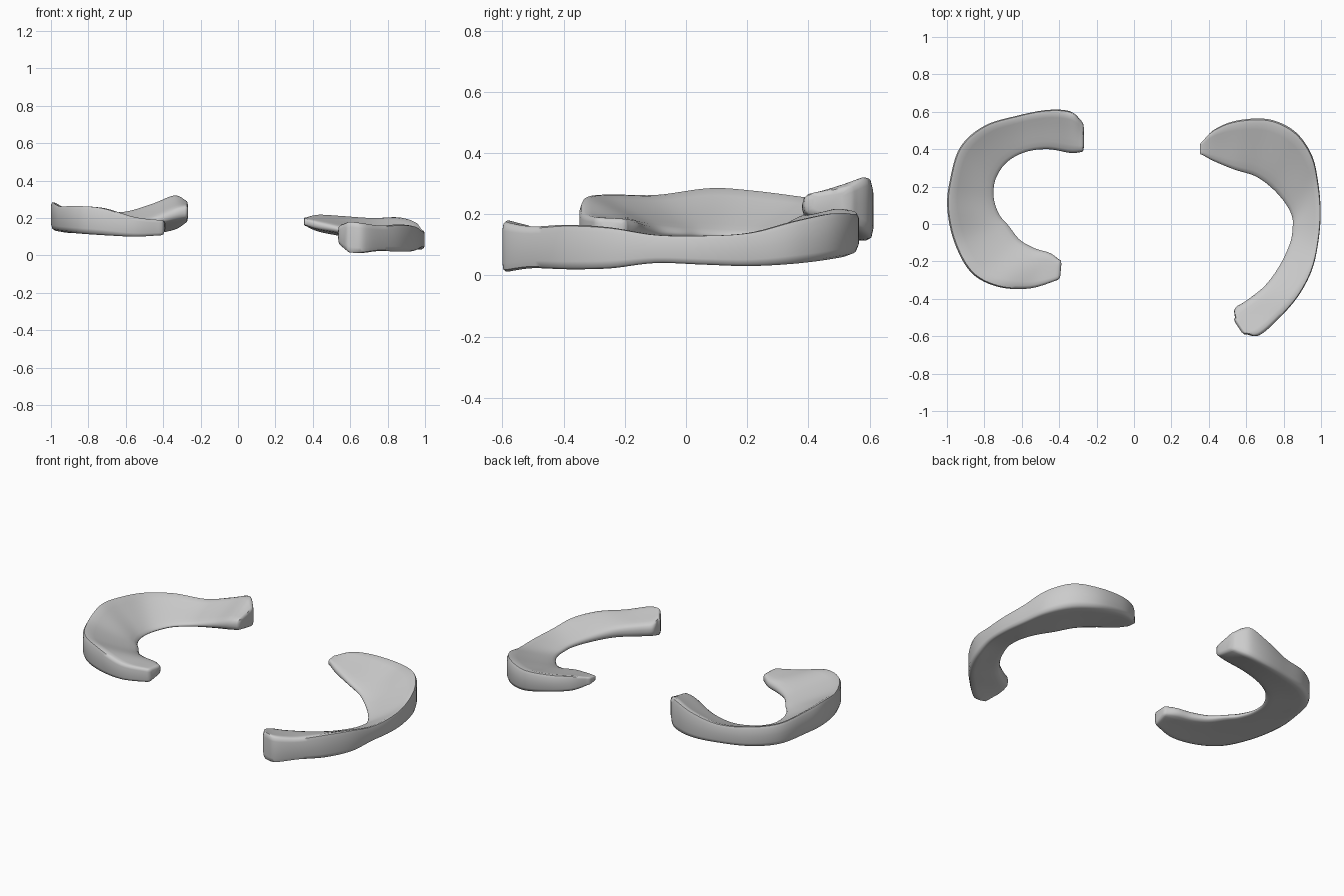
import bpy, math
from mathutils import Vector

# wedge cross-section: u = outer wall (0) to inner edge (1), v = bottom (0) to top (1)
HALF = [(0, .5), (0, .8), (.025, .93), (.09, .99), (.2, 1), (.35, 1), (.5, 1),
        (.65, 1), (.8, 1), (.92, .97), (.98, .85), (1, .6)]
SECTION = HALF + [(u, 1 - v) for u, v in reversed(HALF[1:])]


def spline(rows, steps):
    """Catmull-Rom through rows of numbers."""
    out, n = [], len(rows)
    for i in range(n - 1):
        p = [rows[max(0, min(n - 1, i + k))] for k in (-1, 0, 1, 2)]
        for s in range(steps):
            t = s / steps
            out.append([.5 * (2 * b + (c - a) * t + (2 * a - 5 * b + 4 * c - d) * t * t
                              + (3 * b - a - 3 * c + d) * t ** 3) for a, b, c, d in zip(*p)])
    return out + [list(rows[-1])]


def ring(row):
    ox, oy, ix, iy, ob, ot, ib, it = row
    pts = []
    for u, v in SECTION:
        bot = ob + (ib - ob) * u
        top = ot + (it - ot) * u ** .8          # slightly dished upper face
        pts.append(Vector((ox + (ix - ox) * u, oy + (iy - oy) * u, bot + (top - bot) * v)))
    return pts


def cap_ring(r, nxt, scale, push):
    c = sum(r, Vector()) / len(r)
    d = (c - sum(nxt, Vector()) / len(nxt)).normalized()
    return [c + (p - c) * scale + d * push for p in r]


def crescent(name, stations):
    rings = [ring(r) for r in spline(stations, 6)]
    # rounded blunt ends
    head = [cap_ring(rings[0], rings[1], s, h) for s, h in ((.6, .014), (.9, .009))]
    tail = [cap_ring(rings[-1], rings[-2], s, h) for s, h in ((.9, .009), (.6, .014))]
    rings = head + rings + tail
    n = len(SECTION)
    verts = [p for r in rings for p in r]
    faces = [(i * n + j, i * n + (j + 1) % n, (i + 1) * n + (j + 1) % n, (i + 1) * n + j)
             for i in range(len(rings) - 1) for j in range(n)]
    faces += [tuple(range(n))[::-1], tuple(range(len(verts) - n, len(verts)))]
    me = bpy.data.meshes.new(name)
    me.from_pydata(verts, [], faces)
    import bmesh
    bm = bmesh.new()
    bm.from_mesh(me)
    bmesh.ops.recalc_face_normals(bm, faces=bm.faces)
    bm.to_mesh(me)
    bm.free()
    ob = bpy.data.objects.new(name, me)
    bpy.context.collection.objects.link(ob)
    bpy.context.view_layer.objects.active = ob
    ob.select_set(True)
    bpy.ops.object.shade_smooth_by_angle(angle=math.radians(50))
    ob.select_set(False)


# stations: outer x, y, inner x, y, outer bottom, outer top, inner bottom, inner top
crescent("left_crescent", [
    (-.28, .55, -.28, .385, .17, .30, .20, .265),
    (-.34, .602, -.34, .38, .13, .335, .19, .25),
    (-.46, .61, -.46, .40, .11, .29, .16, .20),
    (-.62, .58, -.58, .385, .11, .245, .14, .165),
    (-.80, .525, -.68, .33, .115, .255, .13, .15),
    (-.93, .41, -.74, .24, .12, .27, .12, .14),
    (-.985, .23, -.75, .14, .13, .295, .12, .14),
    (-.998, .08, -.72, .05, .13, .305, .12, .145),
    (-.96, -.10, -.67, -.01, .125, .28, .12, .15),
    (-.87, -.26, -.61, -.085, .115, .282, .12, .16),
    (-.73, -.335, -.53, -.13, .105, .268, .12, .17),
    (-.56, -.345, -.45, -.155, .097, .21, .125, .18),
    (-.41, -.30, -.40, -.19, .105, .19, .13, .185)])

crescent("right_crescent", [
    (.365, .44, .365, .37, .155, .205, .16, .195),
    (.43, .505, .43, .335, .125, .225, .14, .18),
    (.55, .553, .54, .29, .10, .222, .12, .155),
    (.72, .56, .65, .255, .065, .215, .09, .12),
    (.86, .495, .74, .19, .05, .222, .06, .09),
    (.95, .37, .81, .11, .035, .195, .05, .075),
    (.985, .22, .845, .04, .028, .152, .045, .07),
    (.998, .06, .848, -.02, .033, .14, .05, .075),
    (.985, -.10, .835, -.10, .038, .142, .055, .085),
    (.95, -.25, .78, -.22, .018, .168, .06, .10),
    (.875, -.39, .70, -.33, .014, .175, .065, .12),
    (.77, -.51, .60, -.41, .018, .166, .065, .135),
    (.67, -.595, .54, -.45, .005, .18, .07, .145),
    (.60, -.59, .54, -.50, .01, .185, .06, .16)])
